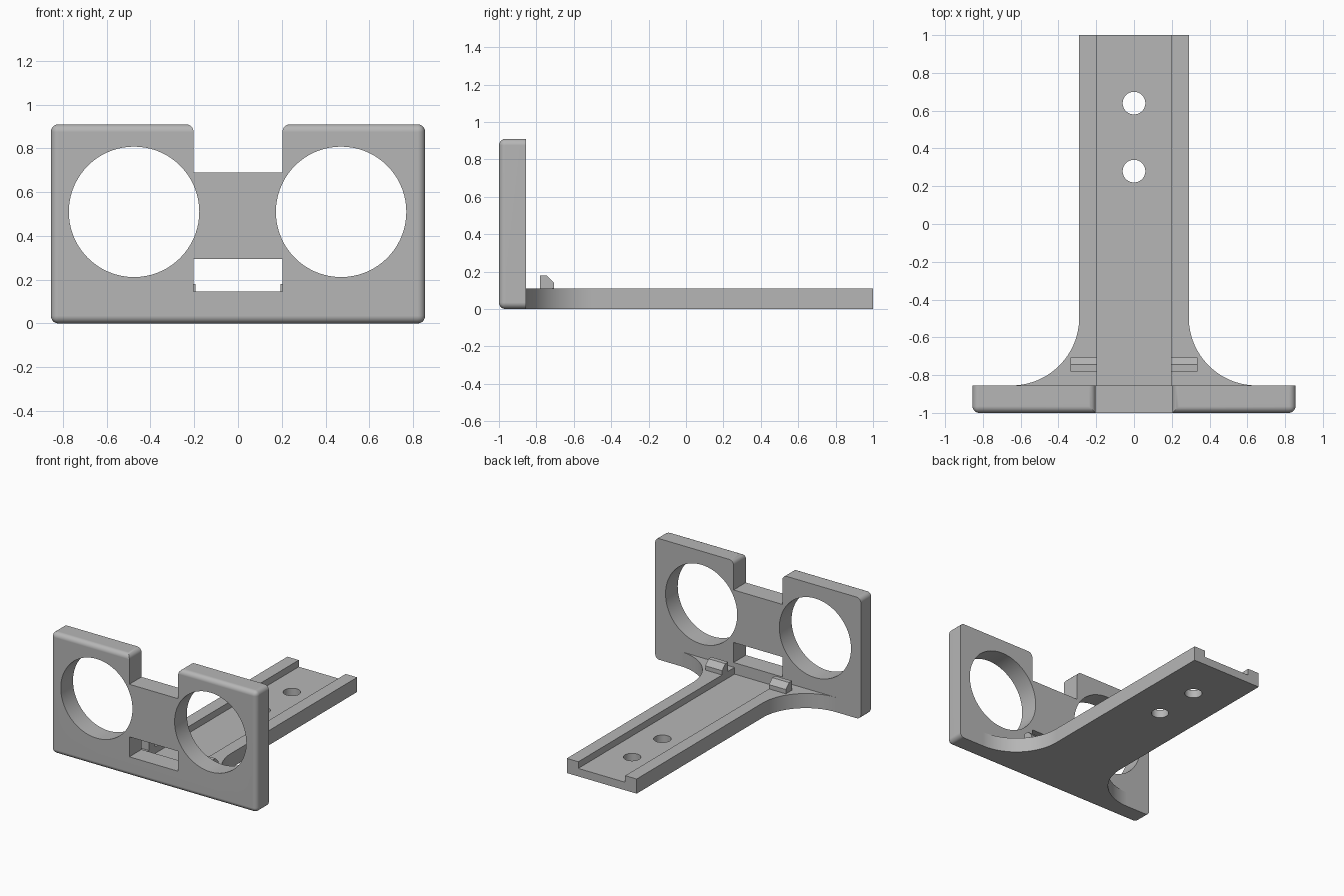
import bpy, bmesh, math
from mathutils import Vector

if "Cube" in bpy.data.objects:
    bpy.data.objects.remove(bpy.data.objects["Cube"], do_unlink=True)

grey = bpy.data.materials.new("plain_grey")
grey.use_nodes = True
grey.diffuse_color = (0.47, 0.47, 0.47, 1)
grey.node_tree.nodes["Principled BSDF"].inputs["Base Color"].default_value = grey.diffuse_color

HALF_W, HEIGHT, FRONT, BACK = 0.855, 0.91, -1.0, -0.855
NOTCH = 0.203
BASE_H, FLOOR = 0.11, 0.06


def prism(name, points, direction):
    """Extrude a closed 3D outline along a direction."""
    bm = bmesh.new()
    face = bm.faces.new([bm.verts.new(p) for p in points])
    new = bmesh.ops.extrude_face_region(bm, geom=[face])["geom"]
    verts = [g for g in new if isinstance(g, bmesh.types.BMVert)]
    bmesh.ops.translate(bm, vec=Vector(direction), verts=verts)
    bmesh.ops.recalc_face_normals(bm, faces=bm.faces)
    mesh = bpy.data.meshes.new(name)
    bm.to_mesh(mesh)
    bm.free()
    mesh.materials.append(grey)
    obj = bpy.data.objects.new(name, mesh)
    bpy.context.collection.objects.link(obj)
    return obj


def box(name, x, y, z):
    outline = [(x[0], y[0], z[0]), (x[1], y[0], z[0]), (x[1], y[1], z[0]), (x[0], y[1], z[0])]
    return prism(name, outline, (0, 0, z[1] - z[0]))


def circle(r, n=72):
    return [(r * math.cos(2 * math.pi * i / n), r * math.sin(2 * math.pi * i / n)) for i in range(n)]


def apply_mod(obj, mod):
    bpy.ops.object.select_all(action="DESELECT")
    bpy.context.view_layer.objects.active = obj
    obj.select_set(True)
    bpy.ops.object.modifier_apply(modifier=mod.name)


def combine(obj, other, operation):
    other.hide_render = True
    mod = obj.modifiers.new("combine", "BOOLEAN")
    mod.operation, mod.solver, mod.object = operation, "EXACT", other
    apply_mod(obj, mod)
    bpy.data.objects.remove(other, do_unlink=True)


# Upright plate with a notch in the top edge
half = [(HALF_W, 0), (HALF_W, HEIGHT), (NOTCH, HEIGHT), (NOTCH, 0.69)]
outline = half + [(-x, z) for x, z in reversed(half)]
bracket = prism("lens_bracket", [(x, FRONT, z) for x, z in outline], (0, BACK - FRONT, 0))

# Round the outer corners and the outer front edges
bm = bmesh.new()
bm.from_mesh(bracket.data)


def is_outer(edge):
    a, b = (v.co for v in edge.verts)
    mid = (a + b) / 2
    on_rim = abs(abs(mid.x) - HALF_W) < 1e-4 or mid.z < 1e-4 or abs(mid.z - HEIGHT) < 1e-4
    return on_rim and (abs(a.y - b.y) > 0.01 or abs(mid.y - FRONT) < 1e-4)


bmesh.ops.bevel(bm, geom=[e for e in bm.edges if is_outer(e)], offset=0.035,
                segments=5, profile=0.5, affect="EDGES")
bm.to_mesh(bracket.data)
bm.free()

# Two large round openings and the slot
for cx in (-0.475, 0.471):
    ring = [(cx + u, FRONT - 0.1, 0.51 + v) for u, v in circle(0.298)]
    combine(bracket, prism("opening_cutter", ring, (0, 0.4, 0)), "DIFFERENCE")
combine(bracket, box("slot_cutter", (-NOTCH, NOTCH), (-1.1, -0.7), (0.145, 0.295)), "DIFFERENCE")

# Rail with flared root
RAIL, R = 0.29, 0.36
side = [(RAIL, 1.0)]
for i in range(25):
    a = math.pi + math.pi / 2 * i / 24
    side.append((RAIL + R + R * math.cos(a), BACK + R + R * math.sin(a)))
side.append((RAIL + R, BACK - 0.06))
rail_outline = side + [(-x, y) for x, y in reversed(side)]
rail = prism("rail", [(x, y, 0) for x, y in rail_outline], (0, 0, BASE_H))
combine(bracket, rail, "UNION")

# Channel along the rail and two screw holes
combine(bracket, box("channel_cutter", (-0.195, 0.195), (BACK, 1.1), (FLOOR, 0.14)), "DIFFERENCE")
for cy in (0.28, 0.64):
    ring = [(u, cy + v, -0.1) for u, v in circle(0.06, 48)]
    combine(bracket, prism("screw_cutter", ring, (0, 0, 0.4)), "DIFFERENCE")

# Chamfered stops beside the channel
stop = [(-0.78, 0.09), (-0.78, 0.18), (-0.745, 0.18), (-0.707, 0.142), (-0.707, 0.09)]
for x in (-0.335, 0.195):
    combine(bracket, prism("stop", [(x, y, z) for y, z in stop], (0.14, 0, 0)), "UNION")

# Smooth rounded surfaces, crisp edges
bpy.ops.object.select_all(action="DESELECT")
bracket.select_set(True)
bpy.context.view_layer.objects.active = bracket
bpy.ops.object.shade_smooth_by_angle(angle=math.radians(30))
weighted = bracket.modifiers.new("weighted_normals", "WEIGHTED_NORMAL")
weighted.keep_sharp = True
